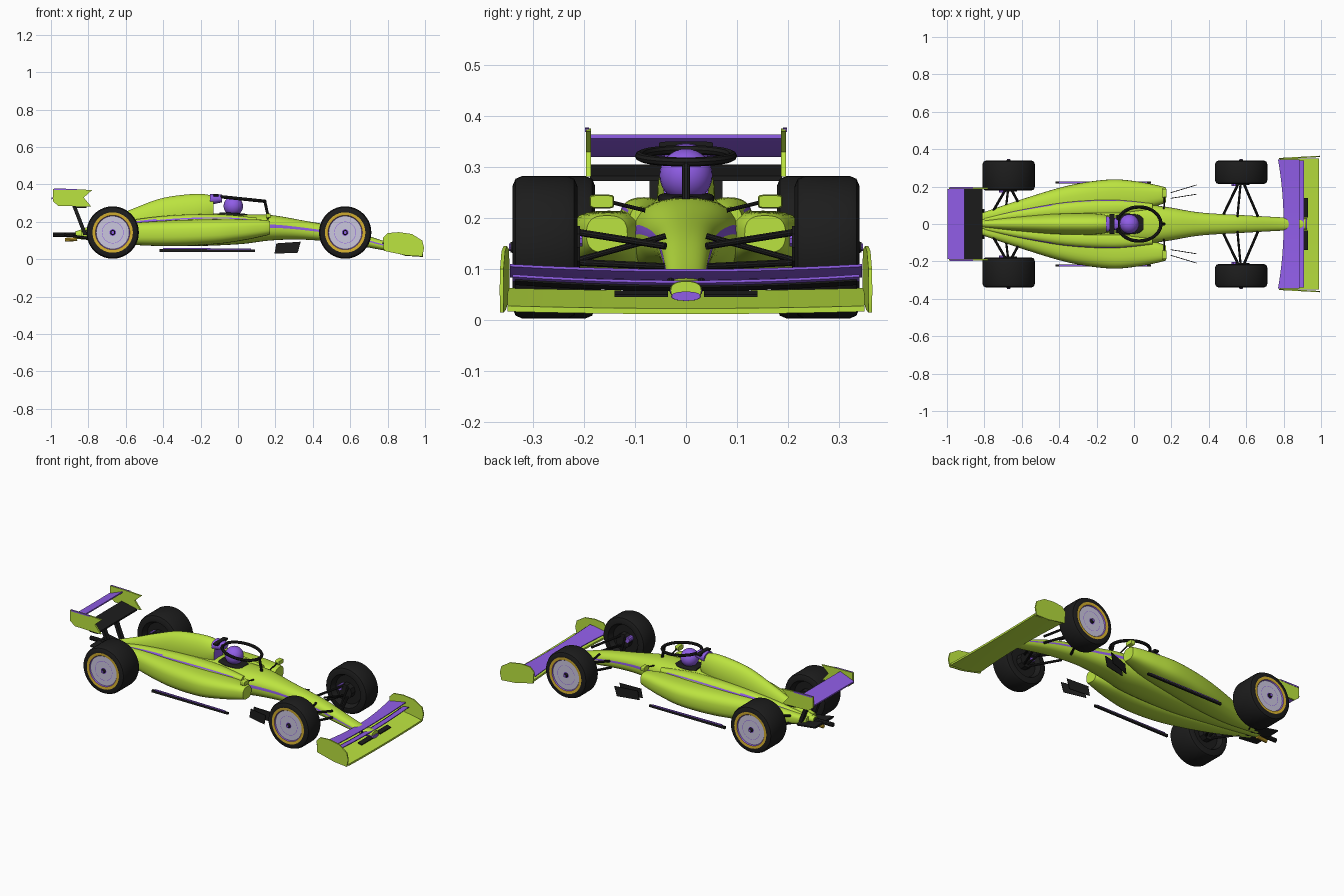
import bpy, bmesh
from math import sin, cos, pi, radians
from mathutils import Vector

old = bpy.data.objects.get("Cube")
if old:
    bpy.data.objects.remove(old, do_unlink=True)


def material(name, rgb):
    m = bpy.data.materials.new(name)
    m.use_nodes = True
    m.diffuse_color = (*rgb, 1)
    m.node_tree.nodes["Principled BSDF"].inputs["Base Color"].default_value = (*rgb, 1)
    return m


LIME = material("lime", (0.50, 0.77, 0.05))
PURPLE = material("purple", (0.28, 0.11, 0.80))
BLACK = material("black", (0.012, 0.012, 0.012))
GOLD = material("gold", (0.68, 0.44, 0.03))
SILVER = material("silver", (0.60, 0.57, 0.74))


def finish(name, bm, mats, angle=35):
    bmesh.ops.recalc_face_normals(bm, faces=bm.faces)
    me = bpy.data.meshes.new(name)
    bm.to_mesh(me)
    bm.free()
    ob = bpy.data.objects.new(name, me)
    bpy.context.collection.objects.link(ob)
    for m in mats:
        me.materials.append(m)
    bpy.ops.object.select_all(action='DESELECT')
    ob.select_set(True)
    bpy.context.view_layer.objects.active = ob
    bpy.ops.object.shade_smooth_by_angle(angle=radians(angle))


def loft(name, rings, mats, paint=None, closed=False, caps=(0, 0)):
    """Skin a row of equal rings; paint(centre, ring, side) picks the material slot."""
    bm = bmesh.new()
    vs = [[bm.verts.new(p) for p in r] for r in rings]
    n = len(vs[0])
    for i in range(len(vs) if closed else len(vs) - 1):
        a, b = vs[i], vs[(i + 1) % len(vs)]
        for j in range(n):
            k = (j + 1) % n
            f = bm.faces.new((a[j], a[k], b[k], b[j]))
            if paint:
                f.material_index = paint(f.calc_center_median(), i, j)
    if not closed:
        for ring, slot in ((vs[0], caps[0]), (vs[-1], caps[1])):
            bm.faces.new(ring).material_index = slot
    finish(name, bm, mats)


N = 32


def body(name, stations, mats, power=2.4, side=1, **kw):
    """Smooth shell through stations (x, y centre, half width, bottom, top)."""
    pts = [Vector(s) for s in stations]
    pts = [pts[0]] + pts + [pts[-1]]
    rows = []
    for i in range(1, len(pts) - 2):
        a, b, c, d = pts[i - 1:i + 3]
        for k in range(6):
            t = k / 6
            rows.append(b + (c - a) * t / 2 + (a * 2 - b * 5 + c * 4 - d) * t**2 / 2
                        + (b * 3 - a - c * 3 + d) * t**3 / 2)
    rows.append(pts[-1])

    def bend(v):
        return abs(v)**(2 / power) * (1 if v > 0 else -1)
    rings = []
    for x, y, w, lo, hi in rows:
        angles = [2 * pi * j / N for j in range(N)]
        rings.append([(x, side * (y + w * bend(cos(t))),
                       (lo + hi) / 2 + (hi - lo) / 2 * bend(sin(t))) for t in angles])
    loft(name, rings, mats, **kw)


def prism(name, outline, y0, y1, mat, slope=0, side=1):
    """Plate with an x-z outline, between y0 and y1, turned outwards by slope."""
    x0 = outline[0][0]
    rings = [[(x, side * (y + slope * (x - x0)), z) for x, z in outline] for y in (y0, y1)]
    loft(name, rings, [mat])


def blade(name, front, rear, span, thick, mat, sweep=0, lift=0):
    """Wing element across y, with swept rear edge and raised tips."""
    rings = []
    for i in range(13):
        u = i / 6 - 1
        up = lift * u * u
        fx, fz, rx, rz = front[0], front[1] + up, rear[0] - sweep * u * u, rear[1] + up
        mx, mz = (fx + rx) / 2, (fz + rz) / 2 - thick
        rings.append([(x, u * span, z) for x, z in
                      ((fx, fz), (rx, rz), (rx, rz - thick), (mx, mz - thick), (fx, fz - thick))])
    loft(name, rings, [mat])


def rod(name, a, b, r, mat):
    a, b = Vector(a), Vector(b)
    d = (b - a).normalized()
    u = d.cross(Vector((0, 0, 1)) if abs(d.z) < 0.9 else Vector((1, 0, 0))).normalized()
    v = d.cross(u)
    rings = [[p + u * r * cos(t * pi / 5) + v * r * sin(t * pi / 5)
              for t in range(10)] for p in (a, b)]
    loft(name, rings, [mat])


def wheel(name, x, inner, outer, side):
    """Lathe around y: profile of (y, radius, slot of the band that follows)."""
    R, e, disc = 0.14, 0.02, outer - .008
    prof = [(inner + .03, .01, 0), (inner + .03, .085, 0), (inner, .1, 0), (inner, R - e, 0),
            (inner + .006, R - .006, 0), (inner + e, R, 0), (outer - e, R, 0),
            (outer - .006, R - .006, 0), (outer, R - e, 0), (outer, .108, 1), (outer - .002, .092, 2),
            (disc, .088, 3), (disc, .058, 2), (disc, .056, 3),
            (disc, .018, 2), (disc, .013, 0), (outer + .004, .01, 0)]
    n = 40
    rings = [[(x + r * sin(2 * pi * k / n), side * y, .143 + r * cos(2 * pi * k / n))
              for k in range(n)] for y, r, s in prof]
    loft(name, rings, [BLACK, GOLD, PURPLE, SILVER], lambda c, i, j: prof[i][2])


# Main hull with a thin side stripe and a coloured chin
stripe = {0, N // 2 - 1}
body("hull", [(.92, 0, .03, .04, .076), (.80, 0, .035, .045, .092), (.57, 0, .048, .085, .165),
              (.35, 0, .062, .105, .207), (.17, 0, .092, .10, .237), (0, 0, .11, .08, .24),
              (-.3, 0, .10, .07, .245), (-.6, 0, .06, .085, .20), (-.87, 0, .022, .11, .15)],
     [LIME, PURPLE],
     paint=lambda c, i, j: int((j in stripe and 0 < c.x < .8) or (c.x > .82 and c.z < .058)))
body("nose_chin", [(.926, 0, .028, .038, .056), (.9, 0, .029, .038, .056)], [PURPLE])

# Engine cover with air intake at its front
body("engine_cover", [(-.13, 0, .045, .2, .338), (-.22, 0, .056, .15, .35), (-.4, 0, .055, .12, .328),
                      (-.55, 0, .045, .11, .275), (-.7, 0, .032, .11, .212),
                      (-.85, 0, .015, .11, .155)], [LIME, PURPLE], power=2, caps=(1, 0))
body("air_intake", [(-.085, 0, .03, .305, .345), (-.15, 0, .042, .29, .349)], [PURPLE])
body("camera_bar", [(-.105, 0, .053, .335, .35), (-.13, 0, .053, .335, .35)], [BLACK], power=6)

# Cockpit, driver helmet and halo
body("cockpit_opening", [(.05, 0, .03, .225, .242), (.02, 0, .05, .225, .245),
                         (-.05, 0, .055, .225, .25), (-.1, 0, .045, .225, .25)], [BLACK], power=4)
bm = bmesh.new()
bmesh.ops.create_uvsphere(bm, u_segments=24, v_segments=16, radius=.052)
bmesh.ops.translate(bm, verts=bm.verts, vec=(-.025, 0, .284))
finish("helmet", bm, [PURPLE])
halo = []
for i in range(40):
    t = 2 * pi * i / 40
    out = Vector((.125 * cos(t), .09 * sin(t), 0)).normalized()
    mid = Vector((.027 + .117 * cos(t), .091 * sin(t), .322 - .012 * cos(t)))
    halo.append([mid + out * .009 * cos(k * pi / 4) + Vector((0, 0, .009 * sin(k * pi / 4)))
                 for k in range(8)])
loft("halo_ring", halo, [BLACK], closed=True)
rod("halo_post", (.143, 0, .312), (.162, 0, .225), .008, BLACK)

# Nose wing: green main plane, purple flaps above it, dark slot between
blade("front_main_plane", (.99, .023), (.80, .058), .35, .011, LIME, sweep=.02, lift=.005)
blade("front_flap", (.885, .1), (.80, .079), .345, .005, PURPLE, sweep=.03, lift=.01)
blade("front_lower_flap", (.91, .078), (.87, .07), .34, .005, PURPLE, lift=.012)
blade("front_slot", (.9, .07), (.86, .064), .335, .005, BLACK, lift=.012)

# Rear wing
blade("rear_main_plane", (-.81, .283), (-.912, .305), .188, .01, BLACK)
blade("rear_flap", (-.905, .364), (-.998, .328), .188, .008, PURPLE)
rod("tail_light", (-.86, 0, .132), (-.99, 0, .132), .013, BLACK)
body("diffuser", [(-.8, 0, .08, .105, .12), (-.93, 0, .09, .125, .138)], [BLACK], power=6)
rod("exhaust", (-.86, 0, .108), (-.925, 0, .104), .011, GOLD)

for s, n in ((1, "left"), (-1, "right")):
    prism(n + "_front_endplate", [(.775, .115), (.80, .14), (.86, .145), (.93, .135), (.985, .10),
                                  (.995, .06), (.985, .015), (.9, .02), (.78, .045)],
          .346, .353, LIME, .055, s)
    prism(n + "_nose_slot", [(.93, .045), (.93, .05), (.905, .058), (.905, .05)],
          .035, .14, BLACK, 0, s)
    rod(n + "_nose_pylon", (.86, s * .03, .06), (.84, s * .03, .085), .006, BLACK)
    prism(n + "_rear_endplate", [(-.99, .376), (-.9, .376), (-.78, .37), (-.825, .33), (-.785, .282),
                                 (-.96, .285), (-.99, .31)], .186, .196, LIME, 0, s)
    prism(n + "_endplate_trim", [(-.985, .369), (-.985, .378), (-.86, .376), (-.86, .369)],
          .19, .1975, PURPLE, 0, s)
    prism(n + "_rear_wing_support", [(-.827, .13), (-.805, .13), (-.87, .295), (-.89, .295)],
          .046, .072, BLACK, 0, s)

    # Sidepod, and the raised shoulder beside the engine with its pinstripe
    body(n + "_sidepod", [(.17, .155, .04, .132, .205), (.13, .153, .053, .122, .211),
                          (.02, .15, .077, .10, .214), (-.13, .148, .09, .08, .214),
                          (-.35, .118, .088, .07, .208), (-.6, .07, .062, .08, .19),
                          (-.84, .03, .02, .11, .15)], [LIME], power=2.7, side=s)
    body(n + "_sidepod_shoulder", [(.1, .09, .02, .17, .222), (-.1, .085, .045, .16, .24),
                                   (-.35, .075, .045, .14, .235), (-.6, .05, .03, .13, .205),
                                   (-.8, .02, .015, .12, .16)], [LIME, PURPLE], side=s,
         paint=lambda c, i, j: int(j == 2 and c.x < .05 or j == 3 and c.x < -.45))

    # Floor skirt, turning vanes, mirror
    prism(n + "_floor_skirt", [(-.42, .04), (.09, .04), (.09, .052), (-.42, .055)],
          .217, .228, BLACK, 0, s)
    prism(n + "_skirt_stripe", [(-.4, .053), (.07, .05), (.07, .057), (-.4, .061)],
          .219, .226, PURPLE, 0, s)
    vane = [(.195, .03), (.32, .035), (.335, .094), (.205, .085)]
    prism(n + "_outer_vane", vane, .165, .169, BLACK, .3, s)
    prism(n + "_inner_vane", vane, .135, .139, BLACK, .16, s)
    body(n + "_mirror", [(.175, .165, .022, .221, .244), (.15, .165, .024, .219, .246)],
         [LIME], power=6, side=s)
    rod(n + "_mirror_stalk", (.16, s * .08, .215), (.162, s * .15, .232), .004, BLACK)

    # Wheels, axles and wishbones
    for end, x, inner in (("front", .573, .213), ("rear", -.67, .178)):
        tag = n + "_" + end
        wheel(tag + "_wheel", x, inner, .34, s)
        hub = inner + .035
        rod(tag + "_hub", (x, s * (inner - .005), .142), (x, s * hub, .142), .045, BLACK)
        rod(tag + "_hub_cap", (x, s * .33, .143), (x, s * .347, .143), .008, PURPLE)
        for dx in (-.1, .09):
            for z_in, z_out in ((.145, .178), (.105, .115)):
                rod(tag + "_wishbone", (x + dx, s * .04, z_in), (x, s * hub, z_out), .007, BLACK)
        rod(tag + "_push_rod", (x - .02, s * .04, .165), (x, s * hub, .108), .006, BLACK)
        rod(tag + "_brake_duct", (x - .035, s * (inner - .01), .16),
            (x - .035, s * hub, .16), .016, PURPLE)
